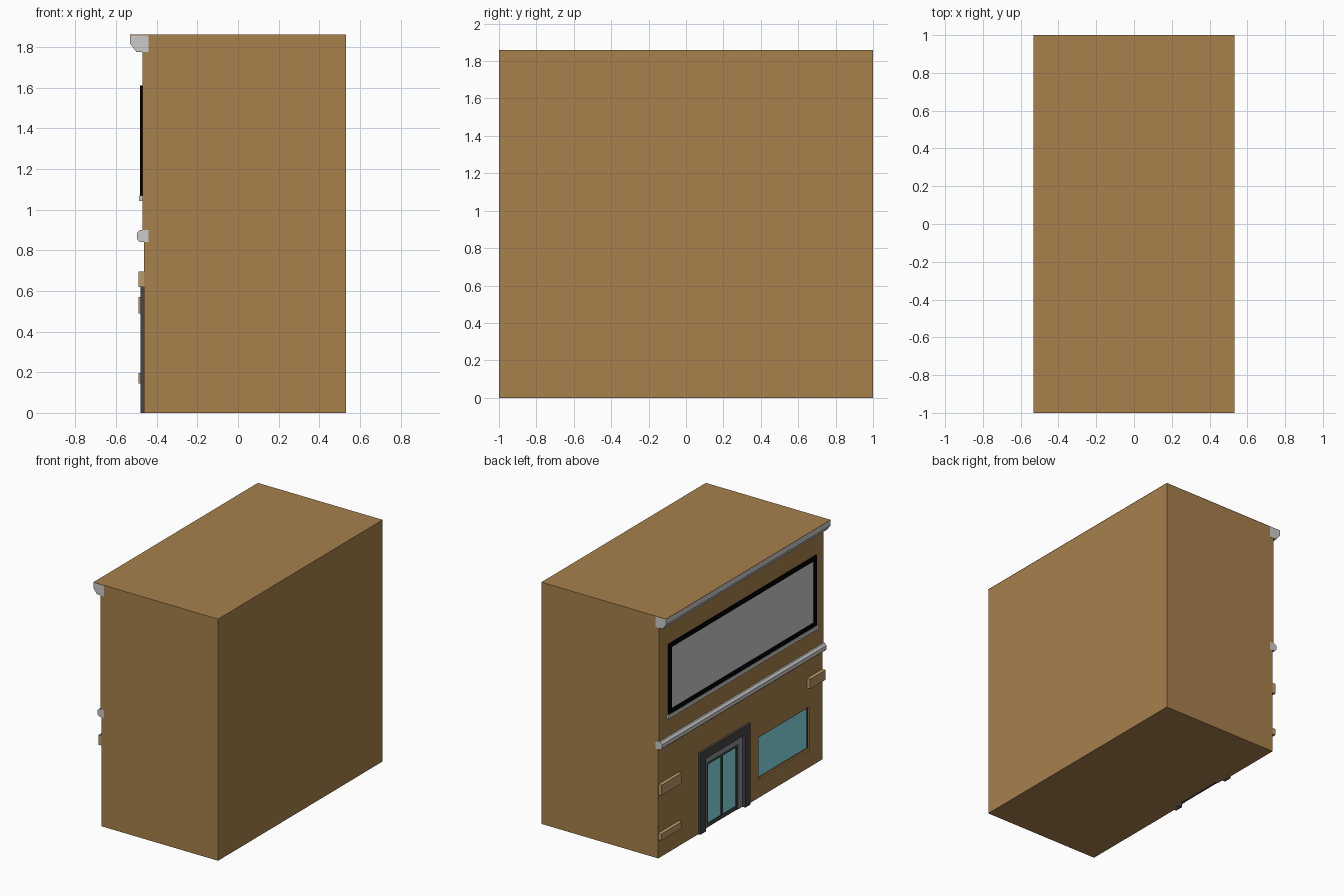
import bpy, bmesh

if "Cube" in bpy.data.objects:
    bpy.data.objects.remove(bpy.data.objects["Cube"])


def material(name, rgb):
    m = bpy.data.materials.new(name)
    m.diffuse_color = (*rgb, 1)
    m.use_nodes = True
    m.node_tree.nodes["Principled BSDF"].inputs["Base Color"].default_value = m.diffuse_color
    return m


BROWN = material("brown_wall", (0.39, 0.218, 0.073))
TAN = material("tan_brick", (0.5, 0.33, 0.14))
DARK = material("dark_frame", (0.06, 0.06, 0.06))
GREY = material("grey_jamb", (0.28, 0.28, 0.28))
BLACK = material("black_frame", (0.0, 0.0, 0.0))
GLASS = material("teal_glass", (0.245, 0.74, 0.8))


def extrude(name, profile, y0, y1, mat=None):
    """Sweep an (x, z) profile along y."""
    bm = bmesh.new()
    face = bm.faces.new([bm.verts.new((x, y0, z)) for x, z in profile])
    new = bmesh.ops.extrude_face_region(bm, geom=[face])["geom"]
    bmesh.ops.translate(bm, vec=(0, y1 - y0, 0),
                        verts=[v for v in new if isinstance(v, bmesh.types.BMVert)])
    bmesh.ops.recalc_face_normals(bm, faces=bm.faces)
    mesh = bpy.data.meshes.new(name)
    bm.to_mesh(mesh)
    bm.free()
    ob = bpy.data.objects.new(name, mesh)
    bpy.context.collection.objects.link(ob)
    if mat:
        mesh.materials.append(mat)
    return ob


def box(name, x, y, z, mat=None):
    return extrude(name, [(x[0], z[0]), (x[1], z[0]), (x[1], z[1]), (x[0], z[1])],
                   y[0], y[1], mat)


def frame(name, x, y, z, w, mat, base=None):
    """Rectangular surround in the facade plane, with an optional base rail."""
    z_low = z[0] + w if base else z[0]
    box(name + "_side_a", x, (y[0], y[0] + w), (z_low, z[1] - w), mat)
    box(name + "_side_b", x, (y[1] - w, y[1]), (z_low, z[1] - w), mat)
    box(name + "_head", x, y, (z[1] - w, z[1]), mat)
    if base:
        box(name + "_base", x, y, (z[0], z[0] + w), base)


# Building body, upper storey stepping slightly forward
walls = extrude("building_walls",
                [(-0.463, 0), (0.53, 0), (0.53, 1.857), (-0.47, 1.857),
                 (-0.47, 0.87), (-0.463, 0.87)], -0.999, 0.999, BROWN)
box("roof_slab", (-0.531, 0.531), (-1, 1), (1.857, 1.86), BROWN)

# Recesses for the door and shop window
for name, y, z, depth in (("door_cutter", (-0.05, 0.46), (-0.1, 0.58), -0.435),
                          ("window_cutter", (-0.84, -0.22), (0.137, 0.465), -0.437)):
    cutter = box(name, (-0.6, depth), y, z, BROWN)
    cutter.hide_render = True
    cutter.hide_set(True)
    mod = walls.modifiers.new(name, "BOOLEAN")
    mod.operation = "DIFFERENCE"
    mod.solver = "EXACT"
    mod.object = cutter

# Cornice and string course
extrude("cornice", [(-0.44, 1.857), (-0.53, 1.857), (-0.53, 1.815),
                    (-0.5, 1.775), (-0.44, 1.775)], -1, 1)
extrude("string_course", [(-0.44, 0.9), (-0.482, 0.9), (-0.497, 0.885),
                          (-0.497, 0.855), (-0.482, 0.84), (-0.44, 0.84)], -1, 1)

# Upper sign panel with black frame and sill
frame("sign_frame", (-0.481, -0.46), (-0.905, 0.892), (1.07, 1.61), 0.032, BLACK, BLACK)
box("sign_panel", (-0.474, -0.46), (-0.88, 0.87), (1.1, 1.58))
box("sign_sill", (-0.487, -0.46), (-0.92, 0.91), (1.042, 1.07))

# Double door: outer surround, inner frame, mullion and two panes
frame("door_surround", (-0.48, -0.44), (-0.1, 0.51), (0, 0.625), 0.065, DARK)
frame("door_jamb", (-0.455, -0.43), (-0.05, 0.46), (0, 0.565), 0.06, GREY)
frame("door_leaf_frame", (-0.452, -0.43), (0.01, 0.40), (0, 0.505), 0.022, DARK)
box("door_threshold", (-0.45, -0.43), (0.032, 0.378), (0, 0.03), DARK)
box("door_mullion", (-0.452, -0.43), (0.193, 0.217), (0.03, 0.483), DARK)
for i, y in enumerate(((0.032, 0.193), (0.217, 0.378))):
    box(f"door_pane_{i}", (-0.445, -0.43), y, (0.03, 0.483), GLASS)

# Shop window
frame("window_frame", (-0.45, -0.432), (-0.84, -0.22), (0.137, 0.465), 0.012, DARK, BROWN)
box("window_glass", (-0.446, -0.432), (-0.83, -0.23), (0.147, 0.455), GLASS)

# Projecting bricks at the facade corners
for i, (y, z) in enumerate((((0.75, 0.998), (0.49, 0.57)),
                            ((0.75, 0.998), (0.145, 0.195)),
                            ((-0.998, -0.81), (0.62, 0.695)))):
    box(f"corner_brick_{i}", (-0.49, -0.45), y, z, TAN)
